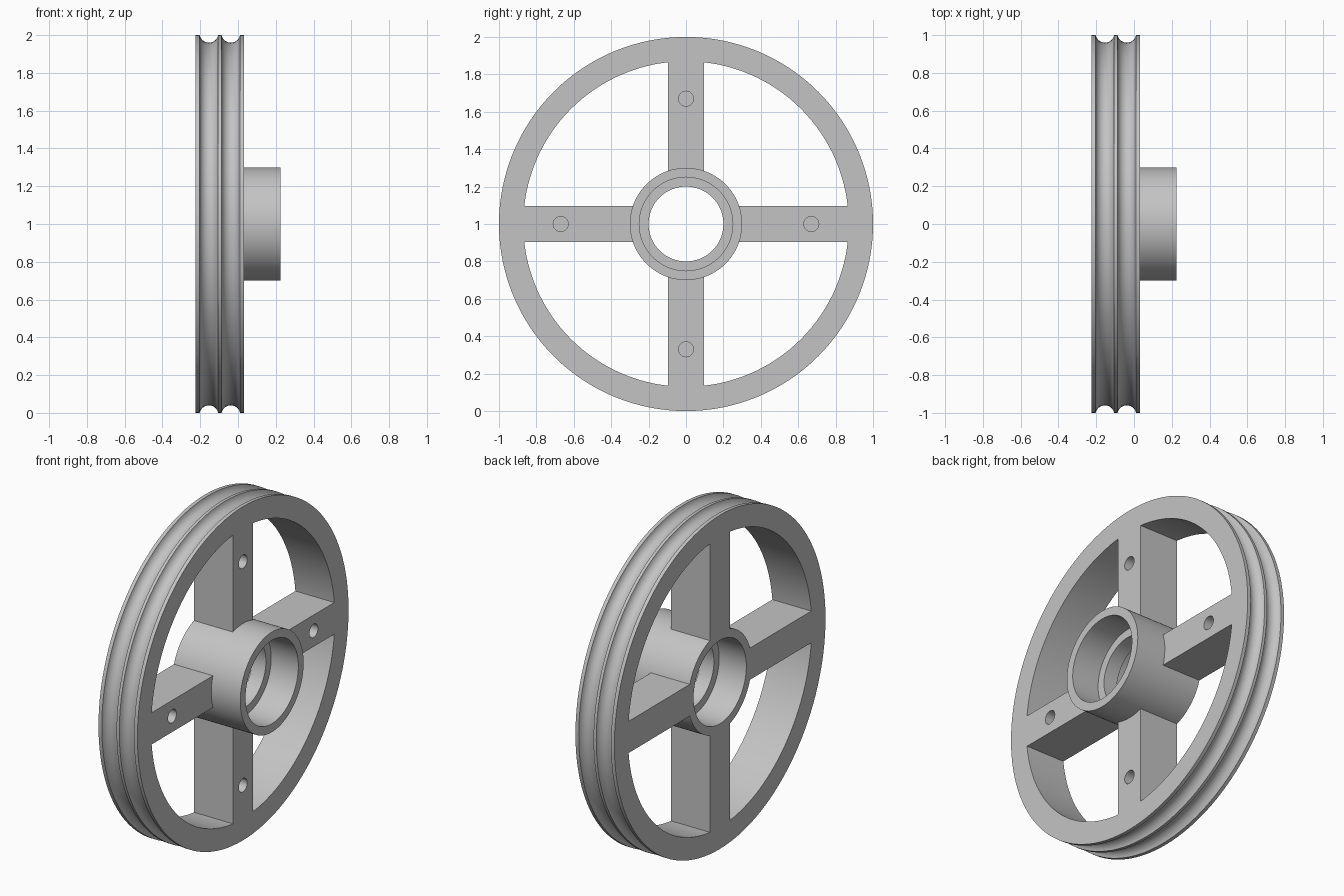
import bpy, bmesh
from math import sin, cos, pi, radians, asin, acos
from mathutils import Matrix

cube = bpy.data.objects.get("Cube")
if cube:
    bpy.data.objects.remove(cube, do_unlink=True)

BACK, FACE, END = -0.225, 0.033, 0.225      # x of rim back, rim face, hub end
RIM_OUT, RIM_IN = 1.0, 0.87
HUB_OUT, SEAT, BORE = 0.30, 0.25, 0.20
SEAT_DEPTH = 0.18
SPOKE_HALF = 0.095
HOLE_AT, HOLE_R, HOLE_DEPTH = 0.67, 0.04, 0.12

grey = bpy.data.materials.new("plain_grey")
grey.use_nodes = True
colour = (0.55, 0.55, 0.55, 1)
grey.diffuse_color = colour
grey.node_tree.nodes["Principled BSDF"].inputs["Base Color"].default_value = colour


def finish(name, bm):
    bmesh.ops.recalc_face_normals(bm, faces=bm.faces)
    mesh = bpy.data.meshes.new(name)
    bm.to_mesh(mesh)
    bm.free()
    mesh.materials.append(grey)
    ob = bpy.data.objects.new(name, mesh)
    ob.location.z = 1
    bpy.context.collection.objects.link(ob)
    return ob


def select(ob):
    bpy.ops.object.select_all(action='DESELECT')
    ob.select_set(True)
    bpy.context.view_layer.objects.active = ob


def smooth(ob):
    select(ob)
    bpy.ops.object.shade_smooth_by_angle(angle=radians(30))


def lathe(name, profile, steps=128):
    """Revolve a closed (x, radius) profile about the x axis."""
    bm = bmesh.new()
    rings = []
    for i in range(steps):
        a = 2 * pi * i / steps
        rings.append([bm.verts.new((x, r * sin(a), r * cos(a))) for x, r in profile])
    n = len(profile)
    for i in range(steps):
        p, q = rings[i], rings[(i + 1) % steps]
        for j in range(n):
            k = (j + 1) % n
            bm.faces.new((p[j], p[k], q[k], q[j]))
    ob = finish(name, bm)
    smooth(ob)
    return ob


def groove(cx, radius=0.05, centre=1.01, steps=14):
    """Round belt groove, as arc points from -x to +x."""
    half = acos((centre - RIM_OUT) / radius)
    return [(cx + radius * sin(t), centre - radius * cos(t))
            for t in (-half + 2 * half * i / steps for i in range(steps + 1))]


# Rim with two belt grooves
lathe("grooved_rim", [(BACK, RIM_IN), (BACK, RIM_OUT)] + groove(-0.154)
      + groove(-0.038) + [(FACE, RIM_OUT), (FACE, RIM_IN)])

# Hub with a bearing seat in each end
lathe("hub", [(BACK, HUB_OUT), (END, HUB_OUT), (END, SEAT), (END - SEAT_DEPTH, SEAT),
              (END - SEAT_DEPTH, BORE), (BACK + SEAT_DEPTH, BORE),
              (BACK + SEAT_DEPTH, SEAT), (BACK, SEAT)])


def arc(radius, steps=10):
    half = asin(SPOKE_HALF / radius)
    return [(radius * sin(t), radius * cos(t))
            for t in (-half + 2 * half * i / steps for i in range(steps + 1))]


# Spokes with arc ends and a blind hole in the face
outline = arc(RIM_IN + 0.001) + arc(HUB_OUT - 0.001)[::-1]
for i, side in enumerate(("top", "back", "bottom", "front")):
    turn = Matrix.Rotation(-i * pi / 2, 4, 'X')
    bm = bmesh.new()
    base = bm.faces.new([bm.verts.new((BACK, y, z)) for y, z in outline])
    new = bmesh.ops.extrude_face_region(bm, geom=[base])["geom"]
    bmesh.ops.translate(bm, vec=(FACE - BACK, 0, 0),
                        verts=[v for v in new if isinstance(v, bmesh.types.BMVert)])
    bmesh.ops.transform(bm, matrix=turn, verts=bm.verts)
    spoke = finish(side + "_spoke", bm)

    bm = bmesh.new()
    place = turn @ Matrix.Translation((FACE, 0, HOLE_AT)) @ Matrix.Rotation(pi / 2, 4, 'Y')
    bmesh.ops.create_cone(bm, cap_ends=True, segments=32, radius1=HOLE_R,
                          radius2=HOLE_R, depth=2 * HOLE_DEPTH, matrix=place)
    cutter = finish("hole_cutter", bm)
    cutter.hide_render = True
    bpy.context.view_layer.update()
    cut = spoke.modifiers.new("hole", 'BOOLEAN')
    cut.operation = 'DIFFERENCE'
    cut.solver = 'EXACT'
    cut.object = cutter
    select(spoke)
    bpy.ops.object.modifier_apply(modifier=cut.name)
    bpy.data.objects.remove(cutter, do_unlink=True)
    smooth(spoke)
